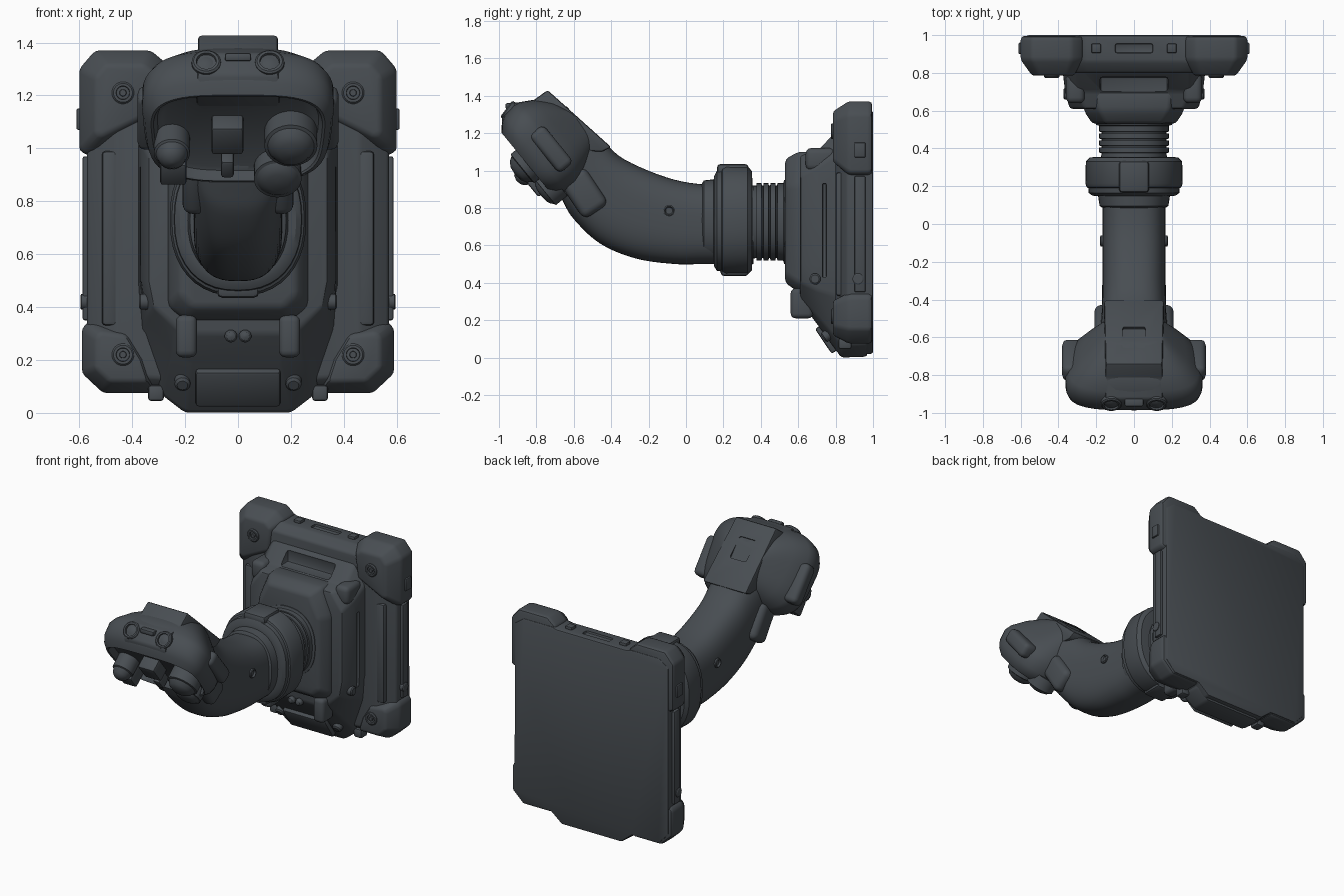
import bpy, bmesh, math
from mathutils import Vector, Matrix

if "Cube" in bpy.data.objects:
    bpy.data.objects.remove(bpy.data.objects["Cube"])

mat = bpy.data.materials.new("dark_slate")
mat.diffuse_color = (0.065, 0.075, 0.085, 1)
mat.use_nodes = True
mat.node_tree.nodes["Principled BSDF"].inputs["Base Color"].default_value = mat.diffuse_color
V = Vector
X, Y, Z = V((1, 0, 0)), V((0, 1, 0)), V((0, 0, 1))

def smooth(ob, angle=32):
    bpy.ops.object.select_all(action='DESELECT')
    ob.select_set(True)
    bpy.context.view_layer.objects.active = ob
    bpy.ops.object.shade_smooth_by_angle(angle=math.radians(angle))

def finish(name, bm, bevel=0, seg=2):
    bmesh.ops.recalc_face_normals(bm, faces=bm.faces)
    if bevel:
        es = [e for e in bm.edges if e.calc_face_angle(0) > math.radians(18)]
        bmesh.ops.bevel(bm, geom=es, offset=bevel, segments=seg, profile=0.5,
                        affect='EDGES', clamp_overlap=True)
    me = bpy.data.meshes.new(name)
    bm.to_mesh(me)
    bm.free()
    ob = bpy.data.objects.new(name, me)
    bpy.context.collection.objects.link(ob)
    me.materials.append(mat)
    smooth(ob)
    return ob

def loft(name, rings, bevel=0):
    bm = bmesh.new()
    vs = [[bm.verts.new(p) for p in r] for r in rings]
    n = len(vs[0])
    for a, b in zip(vs, vs[1:]):
        for i in range(n):
            bm.faces.new((a[i], a[(i + 1) % n], b[(i + 1) % n], b[i]))
    bm.faces.new(vs[0])
    bm.faces.new(vs[-1])
    return finish(name, bm, bevel)

def oval(c, a, b, e=2.0, n=40, narrow=0.0):
    pts = []
    for i in range(n):
        t = 2 * math.pi * i / n
        co, si = math.cos(t), math.sin(t)
        p = math.copysign(abs(co) ** (2 / e), co)
        q = math.copysign(abs(si) ** (2 / e), si)
        pts.append(c + a * p * (1 - narrow * (1 - q) / 2) + b * q)
    return pts

def lathe(name, origin, axis, profile, n=28):
    a = axis.orthogonal().normalized()
    b = axis.cross(a)
    return loft(name, [oval(origin + axis * d, a * r, b * r, n=n) for d, r in profile])

def both(half):
    return half + [(-x, z) for x, z in reversed(half)]

def stack(name, layers, bevel=0):
    return loft(name, [[V((x, y, z)) for x, z in pts] for y, pts in layers], bevel)

def box(name, c, size, bevel=0.01, axes=(X, Y, Z), seg=2):
    bm = bmesh.new()
    bmesh.ops.create_cube(bm, size=1)
    rot = Matrix(axes).transposed()
    for v in bm.verts:
        v.co = V(c) + rot @ V((v.co.x * size[0], v.co.y * size[1], v.co.z * size[2]))
    return finish(name, bm, bevel, seg)

def cut(ob, cutter):
    cutter.hide_render = True
    m = ob.modifiers.new("recess", 'BOOLEAN')
    m.operation, m.object, m.solver = 'DIFFERENCE', cutter, 'EXACT'
    bpy.context.view_layer.objects.active = ob
    bpy.ops.object.modifier_apply(modifier=m.name)
    bpy.data.objects.remove(cutter)
    smooth(ob)

# wall plate
rim = both([(.22, .02), (.3, .085), (.5, .085), (.57, .16), (.57, 1.27), (.5, 1.32), (.29, 1.32), (.26, 1.31)])
face = both([(.2, .06), (.27, .13), (.42, .14), (.46, .2), (.46, 1.23), (.42, 1.27), (.27, 1.27), (.24, 1.27)])
plate = stack("wall_plate", [(1, rim), (.86, rim), (.8, face)], .012)
cut(plate, box("cutter", (0, .93, 1.32), (.2, .05, .05)))

# corner guards, rails and screws
upper = [(.3, 1.1), (.27, 1.32), (.33, 1.37), (.54, 1.37), (.6, 1.3), (.6, .99), (.56, .97), (.42, 1.04)]
lower = [(.3, .075), (.51, .075), (.59, .15), (.59, .32), (.56, .35), (.42, .33), (.34, .2)]
def inset(pts, f, c):
    return [(c[0] + (x - c[0]) * f, c[1] + (z - c[1]) * f) for x, z in pts]
for s, side in ((1, "right"), (-1, "left")):
    fl = lambda pts: [(s * x, z) for x, z in pts]
    for nm, pts, c in (("upper", upper, (.41, 1.2)), ("lower", lower, (.43, .21))):
        stack(f"{nm}_corner_guard_{side}", [(.995, fl(inset(pts, .98, c))), (.97, fl(pts)), (.87, fl(pts)),
              (.785, fl(inset(pts, .68, c)))], .015)
        lathe(f"{nm}_screw_{side}", V((s * .435, .8, c[1] + .01)), -Y,
              [(0, .042), (.02, .042), (.026, .036), (.026, .026), (.012, .024), (.012, .014), (.024, .012)], 20)
    box(f"side_rail_{side}", (s * .575, .93, .66), (.025, .06, .62), .008)
    box(f"front_rail_{side}", (s * .485, .825, .66), (.06, .05, .66), .015)
    box(f"side_latch_{side}", (s * .598, .93, 1.11), (.026, .06, .08), .006)
    lathe(f"side_screw_{side}", V((s * .57, .92, .42)), X * s, [(0, .03), (.022, .03), (.026, .024)], 16)
    box(f"top_button_{side}", (s * .2, .93, 1.315), (.05, .05, .025), .006)
    box(f"foot_{side}", (s * .31, .85, .075), (.06, .07, .06), .012)

# stepped housing on the plate
housing = stack("housing", [
    (.97, both([(.2, .005), (.29, .07), (.37, .32), (.38, .5), (.38, 1.1), (.3, 1.24)])),
    (.83, both([(.2, 0), (.29, .07), (.37, .32), (.38, .5), (.38, 1.1), (.3, 1.24)])),
    (.7, both([(.17, .18), (.25, .22), (.345, .36), (.365, .5), (.365, 1.02), (.3, 1.1)])),
    (.61, both([(.16, .3), (.23, .32), (.32, .4), (.34, .5), (.34, .97), (.26, 1.08)]))], .015)
cut(housing, box("cutter", (0, .73, 1.15), (.36, .1, .09), .015))
for s in (1, -1):
    cut(housing, box("cutter", (s * .37, .74, .68), (.05, .02, .5), .004))
block = stack("neck_mount", [
    (.72, both([(.2, .34), (.27, .4), (.275, .92), (.2, 1.1)])),
    (.6, both([(.2, .35), (.265, .4), (.265, .92), (.19, 1.1)])),
    (.53, both([(.17, .4), (.22, .45), (.22, .92), (.15, 1.06)]))], .02)

# lower housing details
SL, SN = V((0, -.56, .83)), V((0, -.83, -.56))
box("lower_panel", (0, .755, .1), (.32, .16, .05), .012, (X, SL, SN))
for s, side in ((1, "right"), (-1, "left")):
    box(f"lower_lug_{side}", (s * .195, .62, .29), (.08, .12, .16), .025, seg=3)
    lathe(f"lower_bolt_{side}", V((s * .21, .765, .125)), SN, [(0, .03), (.03, .03), (.038, .02)], 16)
    lathe(f"small_knob_{side}", V((s * .027, .62, .29)), -Y, [(0, .024), (.02, .024), (.032, .016), (.037, .004)], 16)
    lathe(f"housing_bolt_{side}", V((s * .34, .69, .42)), X * s, [(0, .03), (.028, .03), (.034, .022)], 16)
    box(f"upper_lug_{side}", (s * .31, .72, 1.06), (.1, .16, .12), .03, seg=3)

# ribbed neck
prof = [(.56, .2, .225), (.525, .2, .225), (.52, .185, .208)]
for i in range(4):
    y = .515 - i * .037
    prof += [(y, .185, .207), (y - .026, .185, .207), (y - .028, .172, .194), (y - .035, .172, .194)]
loft("ribbed_neck", [oval(V((0, y, .725)), X * a, Z * b, 2.3) for y, a, b in prof + [(.33, .18, .2)]])

# collar
prof = [(.355, .2, .22), (.352, .235, .265), (.33, .255, .29), (.215, .258, .293), (.195, .25, .283),
        (.19, .242, .272), (.165, .24, .268), (.15, .22, .24), (.148, .19, .225), (.095, .182, .22), (.085, .165, .205)]
loft("collar", [oval(V((0, y, .725 + (b - .2) * .1)), X * a, Z * b, 2.3) for y, a, b in prof])
box("collar_tab_bottom", (0, .26, .475), (.16, .15, .08), .02)
box("collar_tab_top", (0, .25, 1.005), (.16, .17, .06), .02)

# curved arm: top and bottom side-profile points with half width
keys = [(.36, .92, .36, .5, .168), (.1, .925, .1, .5, .168), (-.1, .962, -.06, .5, .168), (-.33, 1.06, -.27, .53, .168),
        (-.45, 1.165, -.46, .61, .17), (-.56, 1.265, -.6, .74, .18), (-.65, 1.345, -.66, .84, .18), (-.74, 1.42, -.71, .95, .15)]
def spline(k, i, t):
    a, b, c, d = (k[min(max(j, 0), len(k) - 1)] for j in (i - 1, i, i + 1, i + 2))
    return [.5 * (2 * q + (r - p) * t + (2 * p - 5 * q + 4 * r - s) * t * t + (3 * q - p - 3 * r + s) * t ** 3)
            for p, q, r, s in zip(a, b, c, d)]
rings = []
for i in range(len(keys) - 1):
    for j in range(5):
        ty, tz, by, bz, w = spline(keys, i, j / 5)
        t, b = V((0, ty, tz)), V((0, by, bz))
        rings.append(oval((t + b) / 2, X * w, (t - b) / 2, 2.7, 48))
arm = loft("curved_arm", rings)
for s, side in ((1, "right"), (-1, "left")):
    lathe(f"arm_pin_{side}", V((s * .155, -.09, .785)), X * s, [(0, .03), (.02, .03), (.024, .024), (.012, .018)], 20)
    A = V((0, -.55, .83)).normalized()
    box(f"arm_cheek_{side}", (s * .165, -.545, .88), (.09, .24, .16), .04, (X, A, X.cross(A)), 4)

# sensor head, stacked along the face normal
P0, U, N = V((0, -.85, 1.035)), V((0, -.633, .774)), V((0, -.774, -.633))
secs = [(-.05, .3, -.175, .18), (-.045, .32, -.19, .19), (-.005, .335, -.2, .205), (.0, .345, -.205, .215), (-.03, .37, -.235, .25),
        (-.07, .38, -.25, .28), (-.14, .38, -.25, .29), (-.18, .36, -.24, .28), (-.25, .29, -.21, .24), (-.31, .22, -.18, .18), (-.36, .16, -.15, .1)]
loft("sensor_head", [oval(P0 + N * n + U * (a + b) / 2, X * w, U * (b - a) / 2, 3.4, 56, .12) for n, w, a, b in secs])

# head spine block with recessed window
side = [(-.74, 1.43), (-.82, 1.372), (-.925, 1.362), (-.985, 1.28), (-.975, 1.2), (-.8, 1.12), (-.45, 1.1), (-.4, 1.125)]
spine = loft("head_spine", [[V((x * (1 + .2 * max(0, 1.43 - z)), y, z)) for y, z in side] for x in (-.15, .15)], .012)
T, TN = V((0, -.75, .66)).normalized(), V((0, .66, .75)).normalized()
cut(spine, box("cutter", (0, -.6, 1.305), (.12, .15, .06), .012, (X, T, TN)))
cut(arm, box("cutter", (0, -.6, 1.305), (.12, .15, .06), .012, (X, T, TN)))
box("spine_front_tab", (0, -.945, 1.345), (.1, .04, .03), .008)
LN = V((0, -.8, .6))
for s, sd in ((1, "right"), (-1, "left")):
    lathe(f"head_light_{sd}", V((s * .12, -.94, 1.315)), LN,
          [(-.03, .055), (.02, .055), (.026, .048), (.026, .038), (.012, .036), (.018, .02), (.02, .004)])
    box(f"head_side_pad_{sd}", P0 + X * s * .33 - N * .15 - U * .02, (.1, .26, .1), .03, (X, U, X.cross(U)), 3)

# sensors on the face
def on_face(x, z, n=0):
    return P0 + X * x + U * ((z - 1.035 + .633 * n) / .774) + N * n
def lens(name, x, z, r, h):
    lathe(name, on_face(x, z, -.06), N, [(0, r), (.06 + h * .4, r), (.06 + h * .45, r * .88), (.06 + h * .75, r * .72),
          (.06 + h * .93, r * .45), (.06 + h, r * .08)], 32)
lens("main_lens", .2, 1.07, .1, .085)
lens("second_lens", .15, .935, .09, .05)
lens("small_lens", -.25, 1.045, .068, .1)
for nm, x, z, w, h, d in (("center_sensor", -.04, 1.055, .12, .13, .1), ("lower_sensor", -.04, .945, .05, .08, .09),
                          ("side_sensor", -.245, .95, .1, .1, .17)):
    box(nm, on_face(x, z, -.02), (w, h, d), .012, (X, U, X.cross(U)))
